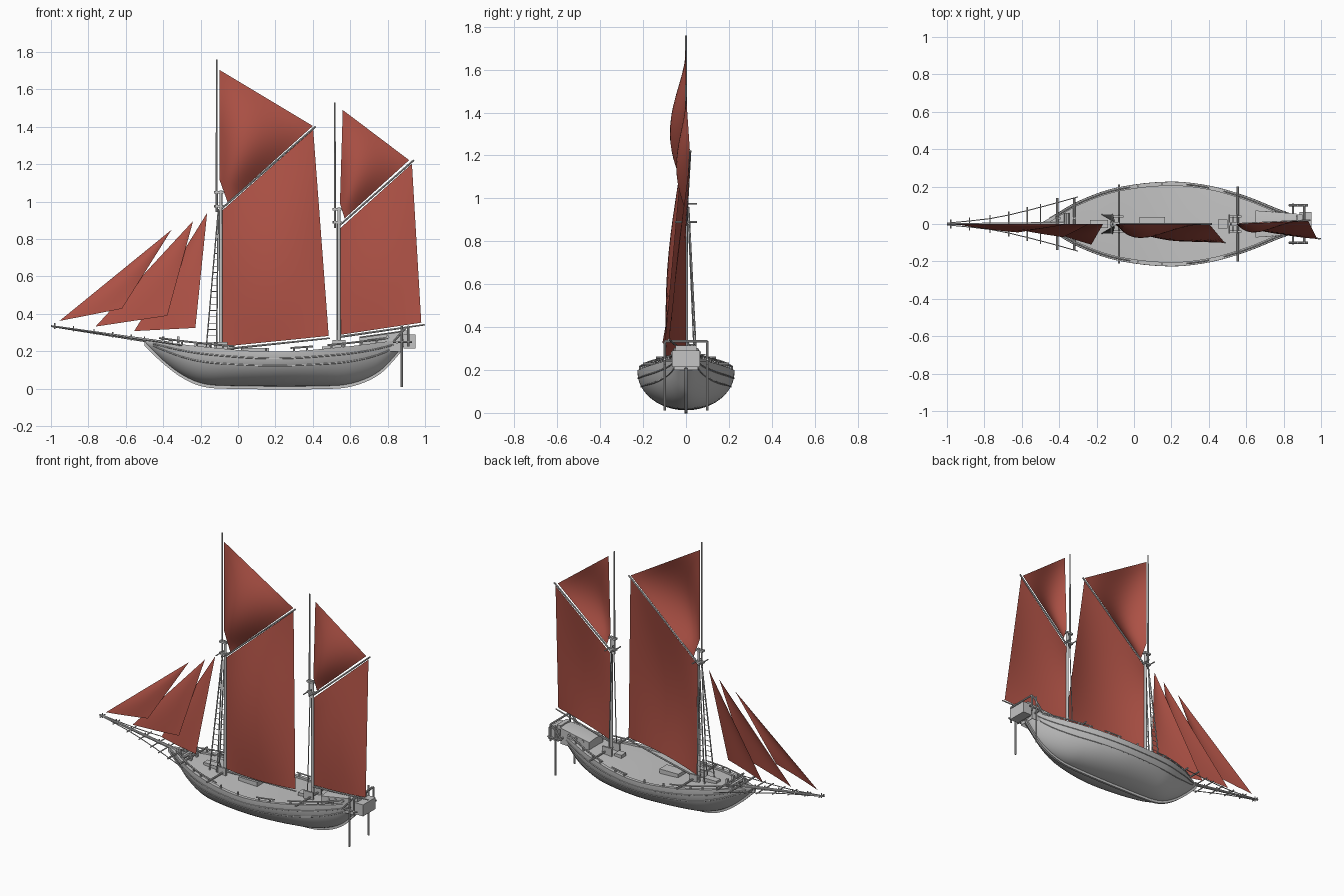
import bpy, bmesh, math
from mathutils import Vector

old = bpy.data.objects.get("Cube")
if old:
    bpy.data.objects.remove(old, do_unlink=True)


def material(name, rgb):
    m = bpy.data.materials.new(name)
    m.use_nodes = True
    m.diffuse_color = (*rgb, 1)
    m.node_tree.nodes["Principled BSDF"].inputs["Base Color"].default_value = (*rgb, 1)
    return m


GREY = material("light_grey", (0.55, 0.55, 0.55))
RED = material("sail_red", (0.42, 0.083, 0.06))


def finish(name, bm, mat, angle=35):
    bmesh.ops.remove_doubles(bm, verts=bm.verts, dist=1e-5)
    me = bpy.data.meshes.new(name)
    bm.to_mesh(me)
    bm.free()
    me.materials.append(mat)
    ob = bpy.data.objects.new(name, me)
    bpy.context.collection.objects.link(ob)
    bpy.ops.object.select_all(action="DESELECT")
    ob.select_set(True)
    bpy.context.view_layer.objects.active = ob
    bpy.ops.object.shade_smooth_by_angle(angle=math.radians(angle))
    return ob


def grid(name, rows, mat, angle=35):
    bm = bmesh.new()
    vs = [[bm.verts.new(p) for p in row] for row in rows]
    for r0, r1 in zip(vs, vs[1:]):
        for i in range(len(r0) - 1):
            bm.faces.new((r0[i], r0[i + 1], r1[i + 1], r1[i]))
    return finish(name, bm, mat, angle)


def rods(name, pairs, r, r_end=None, sides=8):
    bm = bmesh.new()
    for a, b in pairs:
        a, d = Vector(a), Vector(b) - Vector(a)
        new = bmesh.ops.create_cone(bm, cap_ends=True, segments=sides, radius1=r,
                                    radius2=r if r_end is None else r_end, depth=d.length)
        rot = d.to_track_quat("Z", "Y")
        for v in new["verts"]:
            v.co = rot @ v.co + a + d / 2
    return finish(name, bm, GREY)


def boxes(name, spans):
    bm = bmesh.new()
    for lo, hi in spans:
        lo, hi = Vector(lo), Vector(hi)
        for v in bmesh.ops.create_cube(bm, size=1)["verts"]:
            v.co = (lo + hi) / 2 + v.co * (hi - lo)
    return finish(name, bm, GREY)


def both(pairs):
    flip = lambda p: (p[0], -p[1], p[2])
    return pairs + [(flip(a), flip(b)) for a, b in pairs]


def curve(points):
    """Smooth function through sorted (x, value) points."""
    def slope(i):
        a, b = points[max(i - 1, 0)], points[min(i + 1, len(points) - 1)]
        return (b[1] - a[1]) / (b[0] - a[0])

    def f(x):
        i = max([j for j in range(len(points) - 1) if points[j][0] <= x], default=0)
        (x0, v0), (x1, v1) = points[i], points[i + 1]
        h = x1 - x0
        t = (x - x0) / h
        return (v0 * (1 + 2 * t) * (1 - t) ** 2 + v1 * t * t * (3 - 2 * t)
                + h * slope(i) * t * (1 - t) ** 2 + h * slope(i + 1) * t * t * (t - 1))
    return f


# Hull lines: half breadth, sheer height and keel height along x
beam = curve([(-0.5, 0.004), (-0.42, 0.05), (-0.3, 0.12), (-0.1, 0.192), (0.18, 0.226),
              (0.4, 0.205), (0.6, 0.148), (0.78, 0.075), (0.88, 0.04)])
sheer = curve([(-0.5, 0.255), (-0.2, 0.218), (0.18, 0.19), (0.54, 0.213), (0.88, 0.255)])
keel = curve([(-0.5, 0.245), (-0.4, 0.15), (-0.3, 0.075), (-0.2, 0.03), (-0.08, 0.016),
              (0.52, 0.016), (0.65, 0.04), (0.76, 0.095), (0.84, 0.175), (0.88, 0.225)])
stations = [-0.5 + 1.38 * i / 60 for i in range(61)]


def side(x, drop):
    """Hull half breadth at a drop below the sheer, as a fraction of depth."""
    n = 1 + 0.6 * min(1, abs((x - 0.19) / 0.69) ** 3)
    return beam(x) * max(0, 1 - drop * drop) ** (n / 2)


def section(x):
    b, s, k = beam(x), sheer(x), keel(x)
    half = [(side(x, math.sin(a)), s - (s - k) * math.sin(a))
            for a in [math.pi / 2 * (1 - i / 12) for i in range(13)]]
    inner = max(0, b - 0.022)
    half += [(b, s + 0.008), (inner, s + 0.008), (inner, s - 0.004), (0, s)]
    return [(x, -y, z) for y, z in half[::-1]] + [(x, y, z) for y, z in half[1:]]


grid("hull", [section(x) for x in stations], GREY)
boxes("transom", [((0.865, -0.04, 0.222), (0.89, 0.04, 0.262))])

# Keel and stem strip following the hull bottom
strip = []
for x in stations:
    z = keel(x)
    w = 0.007
    strip.append([(x, -w, z + 0.025), (x, -w, z - 0.016), (x, w, z - 0.016), (x, w, z + 0.025)])
grid("keel", strip, GREY)

# Rubbing strakes along the sides
for name, depth in (("upper_strake", 0.16), ("lower_strake", 0.38)):
    path = [(x, side(x, depth), sheer(x) - depth * (sheer(x) - keel(x))) for x in stations[2::2]]
    rods(name, both(list(zip(path, path[1:]))), 0.004, sides=6)

# Bulwark posts and rails at bow and stern
posts = [-0.3, -0.22, -0.15, -0.08, 0.02, 0.15, 0.3, 0.37, 0.5, 0.57, 0.66, 0.74, 0.82]
rim = lambda x, h: (x, max(beam(x) - 0.011, 0.01), sheer(x) + h)
rods("rail_posts", both([(rim(x, 0), rim(x, 0.028)) for x in posts]), 0.006, sides=6)
rail = []
for x0, x1 in ((-0.42, -0.02), (0.28, 0.4), (0.48, 0.86)):
    pts = [rim(x0 + (x1 - x0) * i / 8, 0.026) for i in range(9)]
    rail += list(zip(pts, pts[1:]))
rods("rails", both(rail), 0.005, sides=6)

# Beams across the deck and bow
rods("deck_beams", [((x, -y, z), (x, y, z)) for x, y, z in
                    ((-0.08, 0.21, 0.218), (0.555, 0.2, 0.228),
                     (-0.41, 0.14, 0.258), (-0.32, 0.14, 0.25))], 0.006)
boxes("bitts", [((x - 0.007, y - 0.007, 0.215), (x + 0.007, y + 0.007, 0.28))
                for x in (-0.4, -0.32) for y in (-0.03, 0.03)])
rods("windlass", [((-0.36, -0.06, 0.25), (-0.36, 0.06, 0.25))], 0.014)

# Hatches and cabin
boxes("hatches", [((0.03, -0.038, 0.18), (0.165, 0.038, 0.218)),
                  ((-0.235, -0.022, 0.2), (-0.14, 0.022, 0.236)),
                  ((0.45, -0.025, 0.19), (0.5, 0.025, 0.225))])
grid("cabin", [[(x, -w, 0.2), (x, -w, z), (x, 0, z + 0.006), (x, w, z), (x, w, 0.2)]
               for x, w, z in ((0.65, 0, 0.2), (0.65, 0.072, 0.272), (0.87, 0.055, 0.303),
                               (0.87, 0, 0.2))], GREY, 20)
rods("portholes", [((x, s * 0.055, 0.258 + (x - 0.65) * 0.12), (x, s * 0.07, 0.258 + (x - 0.65) * 0.12))
                   for x in (0.7, 0.75, 0.8) for s in (-1, 1)], 0.009, sides=12)

# Stern box with hanging posts and frame
boxes("stern_box", [((0.885, -0.065, 0.215), (0.95, 0.065, 0.29)),
                    ((0.872, -0.05, 0.29), (0.9, 0.05, 0.315))])
rods("stern_posts", both([((0.875, 0.1, 0.01), (0.875, 0.1, 0.335))]), 0.006)
rods("stern_frame", both([((0.83, 0.1, 0.25), (0.93, 0.1, 0.25)),
                          ((0.83, 0.1, 0.25), (0.9, 0.1, 0.33)),
                          ((0.91, 0, 0.333), (0.91, 0.1, 0.333)),
                          ((0.91, 0.1, 0.225), (0.91, 0.1, 0.333)),
                          ((0.85, 0, 0.245), (0.85, 0.11, 0.245))]), 0.006)

# Masts with topmasts, crosstrees and caps
for name, x, foot, top, cross, tip in (("main", -0.092, 0.19, 1.06, 0.975, 1.76),
                                       ("mizzen", 0.54, 0.2, 0.97, 0.89, 1.53)):
    tx = x - 0.022
    rods(name + "_mast", [((x, 0, foot), (x, 0, top))], 0.010, 0.008, 12)
    rods(name + "_topmast", [((tx, 0, cross - 0.03), (tx, 0, tip))], 0.006, 0.004)
    rods(name + "_crosstrees", [((x + d, -0.052, cross), (x + d, 0.052, cross))
                                for d in (-0.03, 0.012)], 0.004, sides=6)
    boxes(name + "_mast_fittings", [((x - 0.036, -0.012, c - 0.006), (x + 0.014, 0.012, c + 0.006))
                                    for c in (cross, top - 0.01)])
    boxes(name + "_pinrail", [((x - 0.035, s * 0.04 - 0.006, foot), (x + 0.035, s * 0.04 + 0.006, foot + 0.06))
                              for s in (-1, 1)])

# Main shrouds with ratlines
head = Vector((-0.105, 0.012, 0.96))
feet = [Vector((-0.17, 0.05, 0.215)), Vector((-0.115, 0.05, 0.215))]
steps = [(head.lerp(feet[0], t / 22), head.lerp(feet[1], t / 22)) for t in range(4, 22)]
rods("shrouds", both([(head, f) for f in feet]), 0.004, sides=6)
rods("ratlines", both(steps), 0.002, sides=4)
rods("mizzen_shrouds", both([((0.53, 0.012, 0.88), (0.53, 0.04, 0.22))]), 0.003, sides=6)

# Bowsprit with spreaders and side ropes
sprit = lambda x: 0.335 - (x + 1) * 0.15
rods("bowsprit", [((-0.35, 0, sprit(-0.35)), (-1, 0, sprit(-1)))], 0.012, 0.005, 10)
spread = curve([(-1, 0.005), (-0.75, 0.032), (-0.5, 0.09), (-0.3, 0.145)])
xs = [-0.98, -0.88, -0.77, -0.67, -0.57, -0.5]
rods("spreaders", [((x, -spread(x) - 0.018, sprit(x)), (x, spread(x) + 0.018, sprit(x))) for x in xs],
     0.004, sides=6)
rope = [(x, spread(x), sprit(x)) for x in [-1] + xs[1:] + [-0.41, -0.3]]
rods("side_ropes", both(list(zip(rope, rope[1:]))), 0.003, sides=6)
rods("sprit_pins", [((x, 0, sprit(x) - 0.012), (x, 0, sprit(x) + 0.018)) for x in xs], 0.004, sides=6)

# Gaffs and booms
rods("gaffs", [((-0.085, 0, 0.965), (0.415, 0, 1.402)),
               ((0.545, 0, 0.875), (0.94, 0.02, 1.222))], 0.005)
rods("booms", [((-0.085, 0, 0.21), (0.49, -0.1, 0.27)),
               ((0.545, 0, 0.277), (0.998, -0.08, 0.342))], 0.006, 0.004)


def sail(name, tack, clew, peak, throat, belly, full_foot=0.0):
    t, c, p, h = map(Vector, (tack, clew, peak, throat))
    n = 14
    rows = []
    for j in range(n + 1):
        v = j / n
        row = []
        for i in range(n + 1):
            u = i / n
            q = t.lerp(c, u).lerp(h.lerp(p, u), v)
            q.y -= belly * 4 * u * (1 - u) * math.sin(math.pi * (full_foot + (1 - full_foot) * v))
            row.append(q)
        rows.append(row)
    grid(name, rows, RED, 60)


# Gaff sails and topsails
sail("mainsail", (-0.082, 0, 0.225), (0.485, -0.1, 0.282), (0.402, 0, 1.385), (-0.082, 0, 0.955), 0.055, 0.15)
sail("mizzen_sail", (0.547, 0, 0.288), (0.98, -0.08, 0.353), (0.93, 0.02, 1.203), (0.547, 0, 0.858), 0.025, 0.15)
sail("main_topsail", (-0.055, 0, 0.995), (0.4, 0, 1.405), (-0.1, 0, 1.705), (-0.1, 0, 1.12), 0.075)
sail("mizzen_topsail", (0.57, 0.002, 0.91), (0.915, 0.018, 1.222), (0.56, 0, 1.49), (0.545, 0, 0.99), 0.05)

# Three headsails, each narrowing to its head
for name, tack, clew, top in (
        ("outer_jib", (-0.955, 0, 0.362), (-0.62, -0.045, 0.428), (-0.355, 0, 0.85)),
        ("inner_jib", (-0.762, 0, 0.332), (-0.378, -0.07, 0.39), (-0.24, 0, 0.897)),
        ("staysail", (-0.555, 0, 0.308), (-0.228, -0.11, 0.325), (-0.165, 0, 0.94))):
    sail(name, tack, clew, top, top, 0.015, 0.1)
